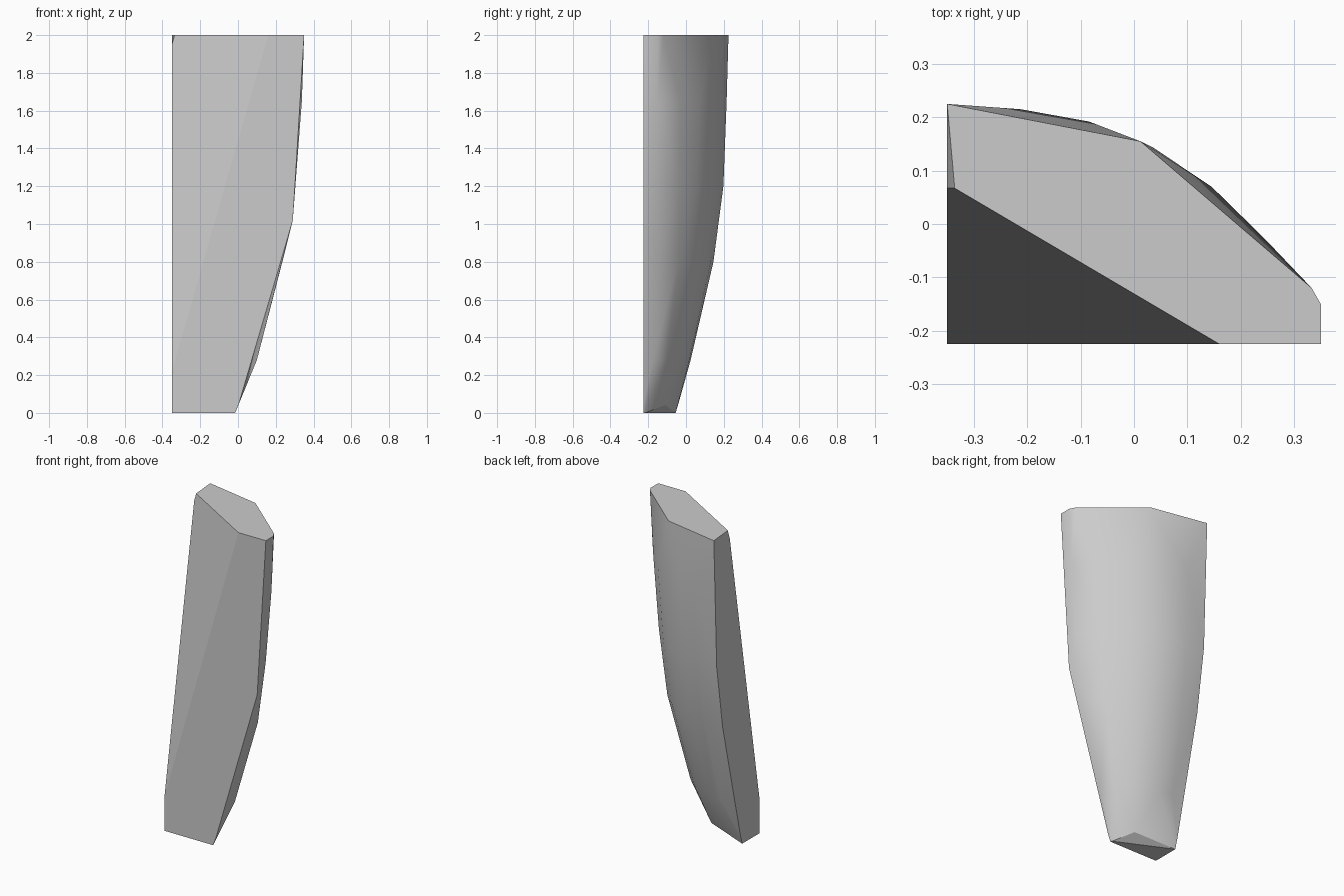
import bpy
import bmesh
import math
from mathutils import Vector

# Remove the default object
default_cube = bpy.data.objects.get("Cube")
if default_cube:
    bpy.data.objects.remove(default_cube, do_unlink=True)


def make_material(name, colour):
    """Create a plain flat-coloured material."""
    material = bpy.data.materials.new(name)
    material.use_nodes = True
    material.diffuse_color = colour
    shader = material.node_tree.nodes["Principled BSDF"]
    shader.inputs["Base Color"].default_value = colour
    return material


SIDE_X = -0.35
FRONT_Y = -0.225


def bulged_section(height, side_y, tip_x, tip_y, segments=6):
    """Points on the curved back skin, from the flat side to the tip."""
    start = Vector((SIDE_X, side_y, height))
    end = Vector((tip_x, tip_y, height))
    width = tip_x - SIDE_X
    control = (start + end) / 2 + Vector((0.12, 0.33, 0)) * width
    points = []
    for step in range(segments + 1):
        t = step / segments
        points.append(start * (1 - t) ** 2 + control * 2 * t * (1 - t) + end * t * t)
    return points


# Flat top cap, cut off diagonally at the front
top_cap = [
    (SIDE_X, 0.225), (0.012, 0.155), (0.333, -0.12), (0.35, -0.15),
    (0.35, FRONT_Y), (0.16, FRONT_Y), (-0.336, 0.067),
]
points = [Vector((x, y, 2)) for x, y in top_cap]

# Lower end of the diagonal cut on the flat side
points.append(Vector((SIDE_X, 0.067, 1.95)))
points.append(Vector((SIDE_X, FRONT_Y, 0.22)))

# Front face edge
points.append(Vector((0.29, FRONT_Y, 1.02)))
points.append(Vector((0.003, FRONT_Y, 0.045)))

# Curved back skin: height, flat side y, tip x and tip y
sections = [
    (1.65, 0.213, 0.338, -0.153),
    (1.2, 0.197, 0.3, -0.155),
    (0.8, 0.138, 0.235, -0.14),
    (0.28, 0.015, 0.1, -0.175),
]
for section in sections:
    points.extend(bulged_section(*section))

# Small triangular foot with a chipped back edge
points.append(Vector((SIDE_X, -0.037, 0.06)))
points.append(Vector((-0.098, -0.11, 0.042)))
for x, y in [(SIDE_X, FRONT_Y), (-0.015, FRONT_Y), (-0.018, -0.215), (SIDE_X, -0.055)]:
    points.append(Vector((x, y, 0)))

# Wrap the faceted block around the guide points
bm = bmesh.new()
for point in points:
    bm.verts.new(point)
result = bmesh.ops.convex_hull(bm, input=bm.verts[:], use_existing_faces=False)
loose = [v for v in bm.verts if not v.link_faces]
bmesh.ops.delete(bm, geom=loose, context="VERTS")
bmesh.ops.dissolve_limit(
    bm, angle_limit=math.radians(1), verts=bm.verts[:], edges=bm.edges[:]
)
bmesh.ops.recalc_face_normals(bm, faces=bm.faces[:])

mesh = bpy.data.meshes.new("stone_shard")
bm.to_mesh(mesh)
bm.free()
mesh.materials.append(make_material("light grey", (0.6, 0.6, 0.6, 1)))

shard = bpy.data.objects.new("stone_shard", mesh)
bpy.context.scene.collection.objects.link(shard)

# Smooth the bulged back while keeping the cut edges crisp
bpy.ops.object.select_all(action="DESELECT")
shard.select_set(True)
bpy.context.view_layer.objects.active = shard
bpy.ops.object.shade_smooth_by_angle(angle=math.radians(30))
